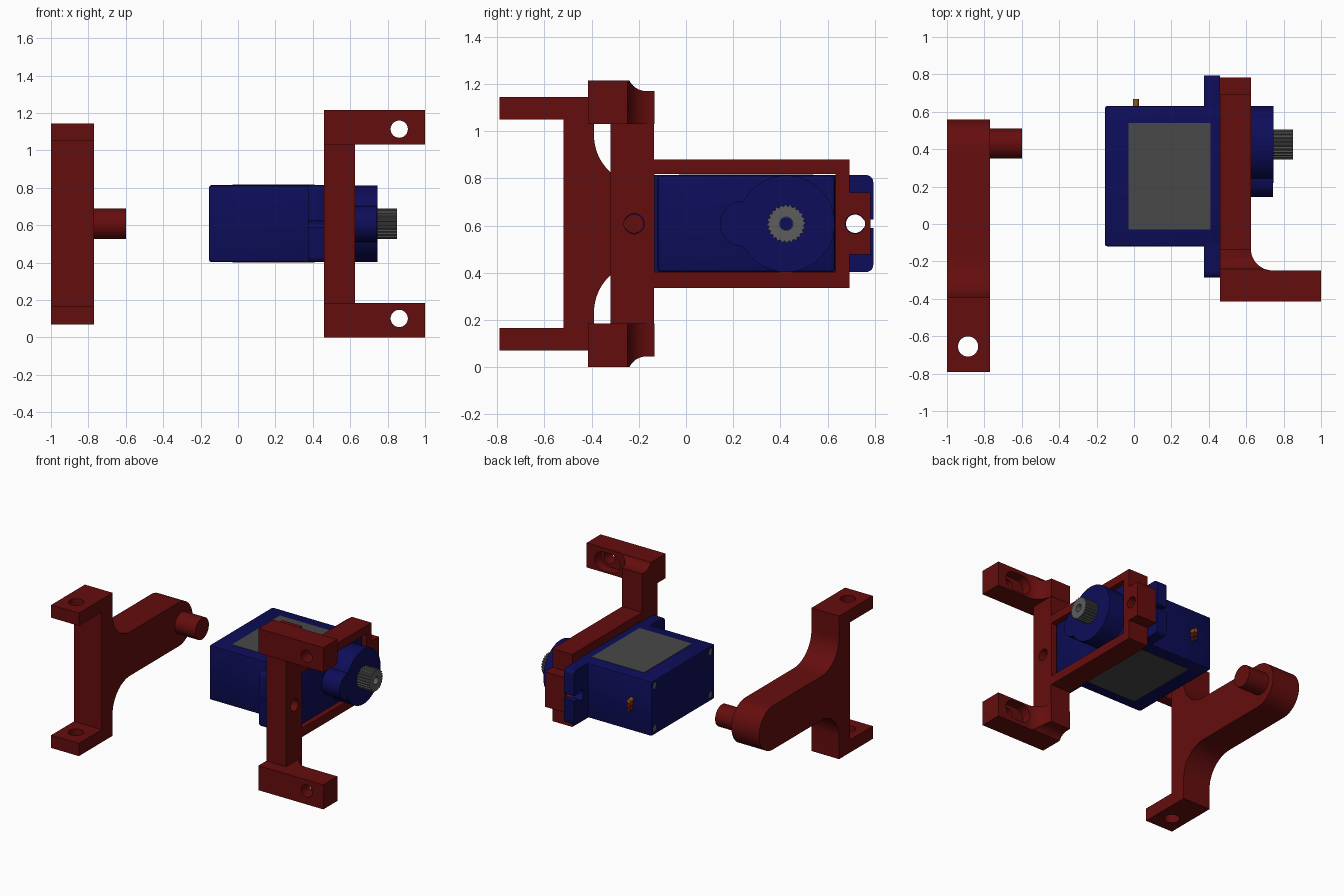
import bpy, bmesh
from math import sin, cos, pi, radians

if "Cube" in bpy.data.objects:
    bpy.data.objects.remove(bpy.data.objects["Cube"])

CZ = 0.6075  # height of the shared pivot axis


def material(name, rgb):
    m = bpy.data.materials.new(name)
    m.diffuse_color = (*rgb, 1)
    m.use_nodes = True
    m.node_tree.nodes["Principled BSDF"].inputs["Base Color"].default_value = m.diffuse_color
    return m


RED = material("red", (0.13, 0.004, 0.004))
BLUE = material("blue", (0.004, 0.004, 0.1))
DARK = material("dark_grey", (0.065, 0.065, 0.065))
METAL = material("metal", (0.11, 0.11, 0.11))


def arc(u, v, r, a0, a1, n=16):
    return [(u + r * cos(radians(a0 + (a1 - a0) * i / n)),
             v + r * sin(radians(a0 + (a1 - a0) * i / n))) for i in range(n + 1)]


def circle(u, v, r, n=40):
    return arc(u, v, r, 0, 360, n)[:-1]


def rect(u0, u1, v0, v1):
    return [(u0, v0), (u1, v0), (u1, v1), (u0, v1)]


def prism(name, pts, axis, a, b, mat=None):
    """Extrude a 2D outline along an axis: x uses (y,z), y uses (x,z), z uses (x,y)."""
    place = {"x": lambda u, v, w: (w, u, v),
             "y": lambda u, v, w: (u, w, v),
             "z": lambda u, v, w: (u, v, w)}[axis]
    bm = bmesh.new()
    lo = [bm.verts.new(place(u, v, a)) for u, v in pts]
    hi = [bm.verts.new(place(u, v, b)) for u, v in pts]
    bm.faces.new(lo)
    bm.faces.new(hi)
    n = len(pts)
    for i in range(n):
        j = (i + 1) % n
        bm.faces.new((lo[i], lo[j], hi[j], hi[i]))
    bmesh.ops.recalc_face_normals(bm, faces=bm.faces)
    me = bpy.data.meshes.new(name)
    bm.to_mesh(me)
    bm.free()
    ob = bpy.data.objects.new(name, me)
    bpy.context.collection.objects.link(ob)
    if mat:
        me.materials.append(mat)
    return ob


def bake(ob):
    dg = bpy.context.evaluated_depsgraph_get()
    me = bpy.data.meshes.new_from_object(ob.evaluated_get(dg))
    ob.modifiers.clear()
    ob.data = me


def cut(ob, pts, axis, a, b):
    c = prism("cutter", pts, axis, a, b)
    m = ob.modifiers.new("cut", "BOOLEAN")
    m.operation = "DIFFERENCE"
    m.solver = "EXACT"
    m.object = c
    bake(ob)
    bpy.data.objects.remove(c)


def bevel(ob, w, seg=2):
    m = ob.modifiers.new("bevel", "BEVEL")
    m.width, m.segments = w, seg
    bake(ob)


# Idler arm: flanged upright blending into a round-ended arm
h, r, ye = 0.165, 0.21, 0.395
outline = ([(-0.79, 1.145), (-0.39, 1.145)]
           + arc(-0.39 + r, CZ + h + r, r, 180, 270)
           + arc(ye, CZ, h, 90, -90, 28)
           + arc(-0.39 + r, CZ - h - r, r, 90, 180)
           + [(-0.39, 0.07), (-0.79, 0.07), (-0.79, 0.166), (-0.52, 0.166),
              (-0.52, 1.049), (-0.79, 1.049)])
idler = prism("idler_arm", outline, "x", -1, -0.77, RED)
cut(idler, circle(-0.887, -0.655, 0.054), "z", 0, 1.3)
prism("idler_pin", circle(0.43, CZ, 0.081), "x", -0.78, -0.6, RED)

# Motor mount: upright bar with screw hole
bar = prism("mount_bar", rect(-0.32, -0.135, 0.18, 1.035), "x", 0.46, 0.625, RED)
cut(bar, circle(-0.22, CZ, 0.043), "x", 0.3, 0.8)

# Motor mount: filleted flanges at both ends, with hole and nut pocket
flange_plan = ([(0.46, -0.415), (1, -0.415), (1, -0.248)]
               + arc(0.74, -0.133, 0.115, 270, 180) + [(0.46, -0.133)])
for s, side in ((1, "upper"), (-1, "lower")):
    f = prism(side + "_mount_flange", flange_plan, "z", CZ + s * 0.423, CZ + s * 0.6075, RED)
    relief = [(y, CZ + s * (0.5625 + 0.08 + dz)) for y, dz in arc(-0.168, 0, 0.08, 206, 270, 10)]
    relief += [(-0.1, CZ + s * 0.5625), (-0.1, CZ + s * 0.7), (relief[0][0], CZ + s * 0.7)]
    cut(f, relief, "x", 0.4, 1.1)
    zh = CZ + s * 0.506
    cut(f, circle(0.862, zh, 0.046), "y", -0.6, 0)
    cut(f, arc(0.862, zh, 0.07, -90, 90) + arc(0.79, zh, 0.07, 90, 270), "y", -0.32, -0.1)

# Motor mount: rectangular frame and end tab
frame = prism("mount_frame", rect(-0.14, 0.693, 0.335, 0.88), "x", 0.46, 0.625, RED)
cut(frame, rect(-0.133, 0.633, 0.402, 0.818), "x", 0.3, 0.8)
tab = prism("mount_end_tab", rect(0.66, 0.782, 0.477, 0.74), "x", 0.46, 0.625, RED)
for part in (frame, tab):
    cut(part, circle(0.717, CZ, 0.042), "x", 0.3, 0.8)

# Servo body, recessed front face and mounting ears
body = prism("servo_body", rect(-0.12, 0.631, 0.403, 0.814), "x", -0.155, 0.595, BLUE)
bevel(body, 0.012)
y0, y1, z0, z1, q = -0.285, 0.794, 0.403, 0.814, 0.03
ears = prism("servo_ears",
             arc(y1 - q, z1 - q, q, 90, 0, 5) + arc(y1 - q, z0 + q, q, 0, -90, 5)
             + arc(y0 + q, z0 + q, q, 270, 180, 5) + arc(y0 + q, z1 - q, q, 180, 90, 5),
             "x", 0.375, 0.459, BLUE)
for yh, edge in ((0.717, 0.85), (-0.22, -0.35)):
    cut(ears, circle(yh, CZ, 0.039), "x", 0.3, 0.6)
    cut(ears, rect(min(yh, edge), max(yh, edge), CZ - 0.019, CZ + 0.019), "x", 0.3, 0.6)

# Gear housing and splined output shaft
prism("gear_housing", circle(0.425, CZ, 0.205, 64), "x", 0.58, 0.745, BLUE)
prism("idler_gear_housing", circle(0.24, CZ, 0.096), "x", 0.58, 0.744, BLUE)
teeth = []
for i in range(96):
    rad = 0.081 if i % 4 < 2 else 0.074
    teeth.append((0.425 + rad * cos(2 * pi * i / 96), CZ + rad * sin(2 * pi * i / 96)))
shaft = prism("output_shaft", teeth, "x", 0.735, 0.85, METAL)
cut(shaft, circle(0.425, CZ, 0.028), "x", 0.755, 0.9)
prism("shaft_bore_floor", circle(0.425, CZ, 0.0275), "x", 0.75, 0.76, BLUE)

# Blank labels on both broad faces
prism("upper_label", rect(-0.03, 0.408, -0.03, 0.54), "z", 0.81, 0.817, DARK)
prism("lower_label", rect(-0.03, 0.408, -0.03, 0.54), "z", 0.40, 0.407, DARK)

# Case screws in the back face corners
for i, y in enumerate((-0.075, 0.586)):
    for j, z in enumerate((0.448, 0.769)):
        cut(body, circle(y, z, 0.028, 24), "x", -0.3, -0.135)
        prism(f"case_screw_{i}{j}", circle(y, z, 0.026, 24), "x", -0.14, -0.148 + 0.001, METAL)

# Three wire stubs
for k, rgb in enumerate(((0.3, 0.1, 0.005), (0.2, 0.005, 0.005), (0.05, 0.015, 0.004))):
    z = CZ + (1 - k) * 0.032
    prism(f"wire_{k}", circle(0.01, z, 0.016, 16), "y", 0.62, 0.667, material(f"wire_{k}", rgb))

# Smooth the round parts while keeping hard edges
bpy.ops.object.select_all(action="SELECT")
bpy.context.view_layer.objects.active = body
bpy.ops.object.shade_smooth_by_angle(angle=radians(30))
